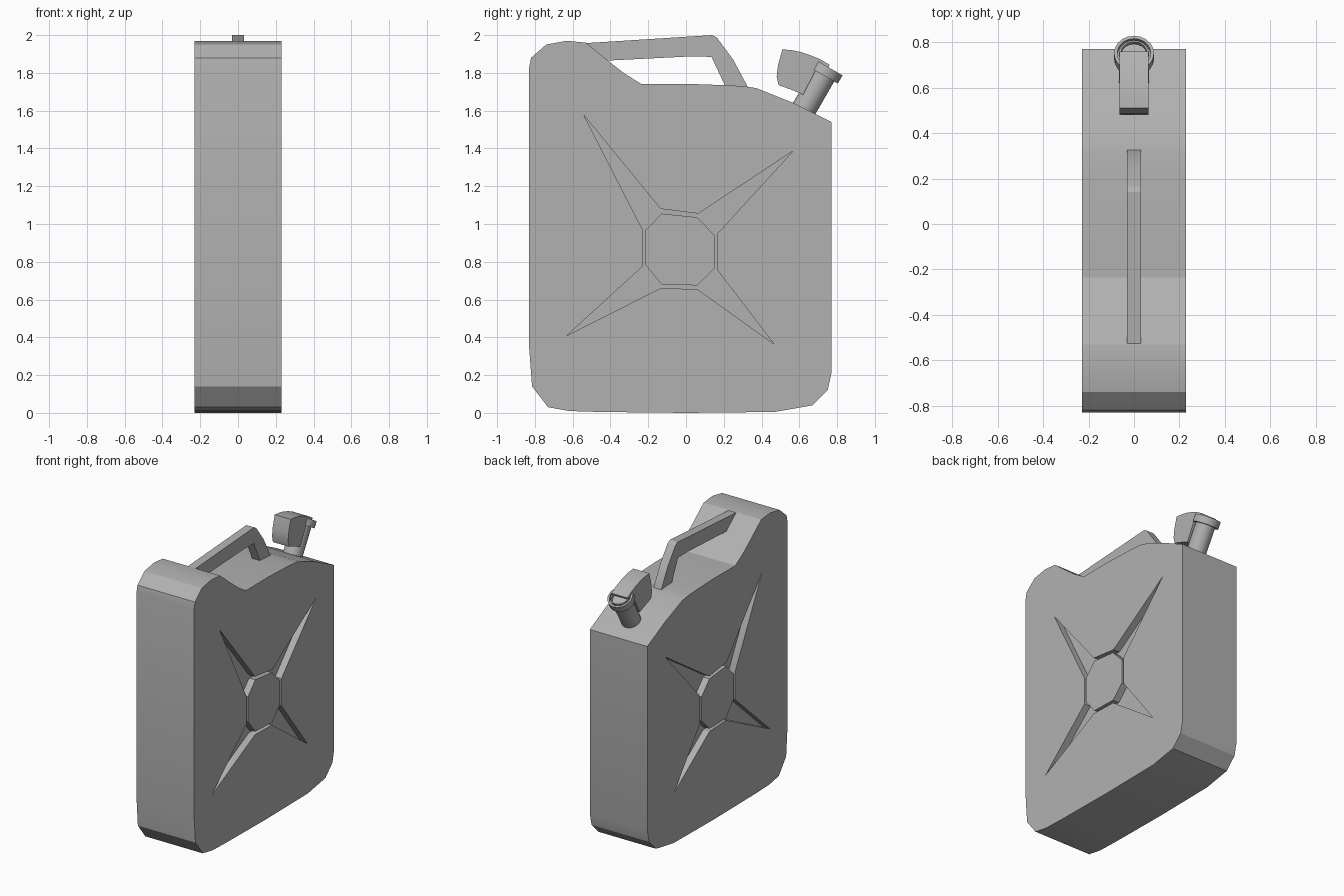
import bpy, bmesh, math

if "Cube" in bpy.data.objects:
    bpy.data.objects.remove(bpy.data.objects["Cube"])

# Dark grey paint shared by all parts
paint = bpy.data.materials.new("grey_paint")
paint.diffuse_color = (.44, .44, .44, 1)
paint.use_nodes = True
paint.node_tree.nodes["Principled BSDF"].inputs["Base Color"].default_value = paint.diffuse_color

def finish(name, bm, angle=30):
    bmesh.ops.recalc_face_normals(bm, faces=bm.faces[:])
    me = bpy.data.meshes.new(name)
    bm.to_mesh(me)
    bm.free()
    me.materials.append(paint)
    ob = bpy.data.objects.new(name, me)
    bpy.context.collection.objects.link(ob)
    smooth(ob, angle)
    return ob

def smooth(ob, angle=30):
    bpy.ops.object.select_all(action='DESELECT')
    ob.select_set(True)
    bpy.context.view_layer.objects.active = ob
    bpy.ops.object.shade_smooth_by_angle(angle=math.radians(angle))

def prism(name, pts, x0, x1, angle=30):
    """Extrude a (y, z) outline from x0 to x1."""
    bm = bmesh.new()
    a = [bm.verts.new((x0, y, z)) for y, z in pts]
    b = [bm.verts.new((x1, y, z)) for y, z in pts]
    n = len(pts)
    bm.faces.new(a)
    bm.faces.new(b[::-1])
    for i in range(n):
        j = (i + 1) % n
        bm.faces.new((a[i], b[i], b[j], a[j]))
    return finish(name, bm, angle)

def lathe(name, profile, seg=20):
    """Turn a (radius, height) profile around z, closing both ends."""
    bm = bmesh.new()
    rings = [[bm.verts.new((r * math.cos(2 * math.pi * k / seg),
                            r * math.sin(2 * math.pi * k / seg), h))
              for k in range(seg)] for r, h in profile]
    for p, q in zip(rings, rings[1:]):
        for k in range(seg):
            m = (k + 1) % seg
            bm.faces.new((p[k], p[m], q[m], q[k]))
    bm.faces.new(rings[0])
    bm.faces.new(rings[-1])
    return finish(name, bm)

# Can body
body = prism("can_body", [
    (-.83, 1.83), (-.82, 1.88), (-.74, 1.95), (-.63, 1.97), (-.53, 1.96),
    (-.42, 1.87), (-.33, 1.80), (-.235, 1.74), (.01, 1.742), (.20, 1.735),
    (.30, 1.73), (.37, 1.72), (.57, 1.64), (.77, 1.54), (.77, .21),
    (.75, .12), (.67, .04), (.47, .005), (0, 0), (-.46, .005),
    (-.62, .01), (-.73, .03), (-.815, .14), (-.83, .34)], -.23, .23)

# Pressed star groove and centre panel on both sides
star = [(-.54, 1.575), (-.135, 1.08), (.065, 1.055), (.565, 1.385),
        (.167, .95), (.167, .755), (.465, .365), (.06, .655),
        (-.135, .66), (-.63, .41), (-.23, .775), (-.23, .97)]
octagon = [(-.13, 1.055), (.06, 1.035), (.15, .94), (.15, .765),
           (.06, .675), (-.13, .68), (-.215, .785), (-.215, .965)]
for side, label in ((1, "right"), (-1, "left")):
    cutter = prism("groove_cutter_" + label, star, side * .18, side * .3)
    cutter.hide_render = True
    mod = body.modifiers.new("groove_" + label, 'BOOLEAN')
    mod.operation = 'DIFFERENCE'
    mod.solver = 'EXACT'
    mod.object = cutter
    bpy.context.view_layer.objects.active = body
    bpy.ops.object.modifier_apply(modifier=mod.name)
    bpy.data.objects.remove(cutter)
    prism("centre_panel_" + label, octagon, side * .17, side * .23)
smooth(body, 44)

# Carrying handle
prism("handle", [
    (-.54, 1.957), (.14, 2.0), (.165, 1.985), (.25, 1.87), (.325, 1.73),
    (.33, 1.70), (.20, 1.70), (.205, 1.735), (.135, 1.885), (.02, 1.887),
    (-.42, 1.865), (-.45, 1.88)], -.031, .031, 20)

# Spout: hollow neck and collar, tilted to the back
tilt = -math.radians(30)
neck = lathe("spout_neck", [(.066, -.05), (.066, .255), (.058, .255), (.058, .02)])
collar = lathe("spout_collar", [(.06, .205), (.088, .205), (.088, .255),
                                (.074, .255), (.074, .235), (.06, .235)])
for ob in (neck, collar):
    ob.location = (0, .625, 1.61)
    ob.rotation_euler = (tilt, 0, 0)

# Cap lever folded over the spout
prism("cap_lever", [
    (.51, 1.925), (.56, 1.92), (.61, 1.91), (.66, 1.893), (.71, 1.872),
    (.76, 1.843), (.755, 1.83), (.69, 1.82), (.62, 1.685), (.56, 1.71),
    (.49, 1.735), (.48, 1.78), (.487, 1.84)], -.064, .064)
